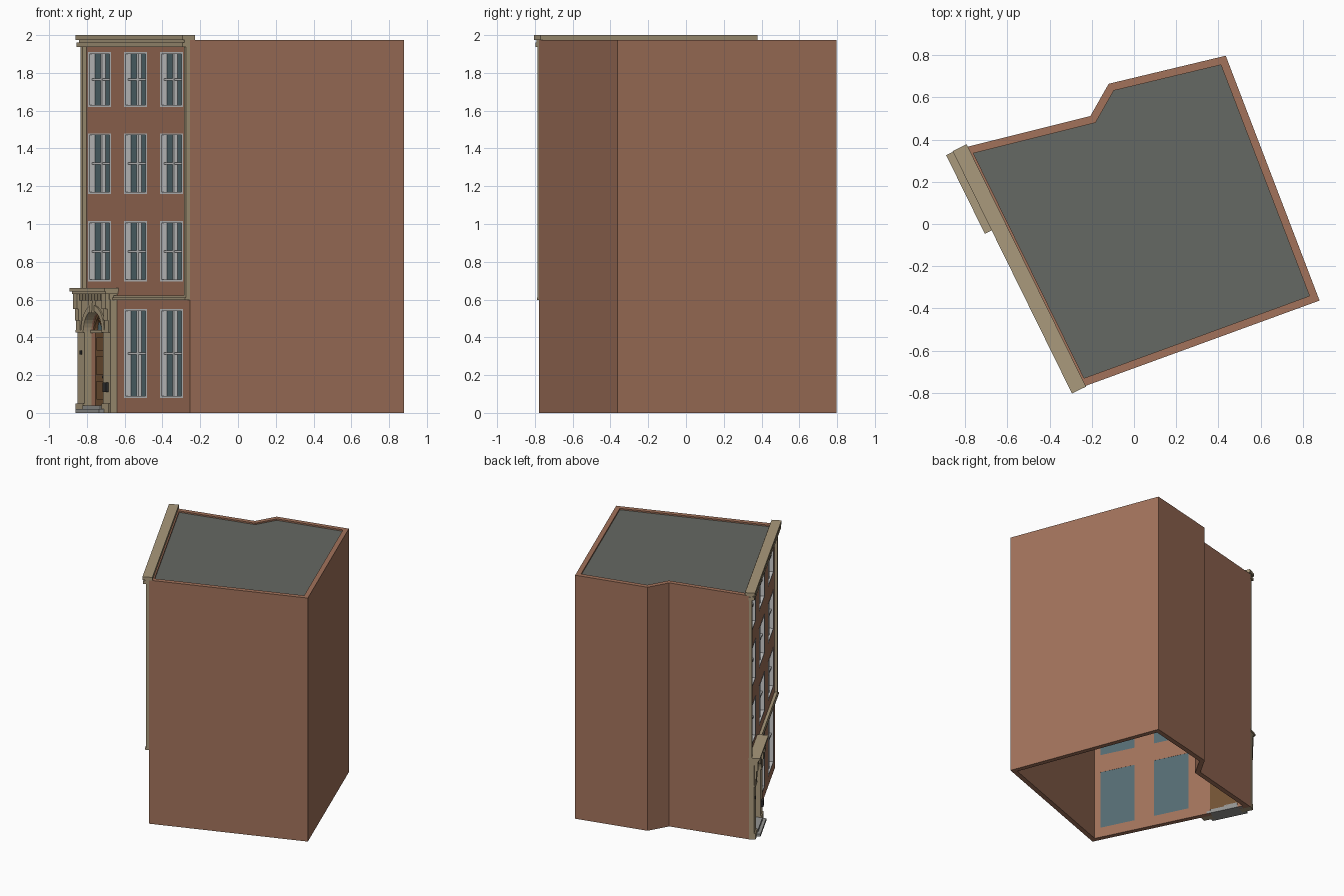
import bpy, bmesh, math
from mathutils import Matrix, Vector

if "Cube" in bpy.data.objects:
    bpy.data.objects.remove(bpy.data.objects["Cube"])

# Facade frame: u runs along the street front, w points out of it, z is up
L, C, H, T = Vector((-0.815, 0.36)), Vector((-0.255, -0.777)), 1.973, 0.037
d = (C - L).normalized()
LEN = (C - L).length
M = Matrix(((d.x, -d.y, 0, L.x), (d.y, d.x, 0, L.y), (0, 0, 1, 0), (0, 0, 0, 1)))


def material(name, r, g, b):
    m = bpy.data.materials.new(name)
    m.diffuse_color = (r, g, b, 1)
    m.use_nodes = True
    m.node_tree.nodes["Principled BSDF"].inputs["Base Color"].default_value = m.diffuse_color
    return m


BRICK = material("brick", 0.36, 0.17, 0.105)
ROOF = material("roof_grey", 0.13, 0.14, 0.125)
STONE = material("stone", 0.40, 0.32, 0.20)
WHITE = material("white_paint", 0.60, 0.62, 0.60)
GLASS = material("glass", 0.09, 0.15, 0.17)
WOOD = material("door_wood", 0.17, 0.085, 0.035)
STEP = material("step_grey", 0.30, 0.30, 0.29)
METAL = material("dark_metal", 0.03, 0.03, 0.03)


def finish(name, bm, mat, local=True):
    if local:
        bm.transform(M)
    bmesh.ops.recalc_face_normals(bm, faces=bm.faces)
    me = bpy.data.meshes.new(name)
    bm.to_mesh(me)
    bm.free()
    me.materials.append(mat)
    ob = bpy.data.objects.new(name, me)
    bpy.context.collection.objects.link(ob)
    return ob


def add_box(bm, u0, u1, w0, w1, z0, z1):
    mx = Matrix.Translation(((u0 + u1) / 2, -(w0 + w1) / 2, (z0 + z1) / 2))
    bmesh.ops.create_cube(bm, size=1, matrix=mx @ Matrix.Diagonal((u1 - u0, w1 - w0, z1 - z0, 1)))


def add_prism(bm, pts, w0, w1):
    # profile in (u, z) extruded along w
    a = [bm.verts.new((u, -w0, z)) for u, z in pts]
    b = [bm.verts.new((u, -w1, z)) for u, z in pts]
    bm.faces.new(a)
    bm.faces.new(b[::-1])
    for i in range(len(pts)):
        j = (i + 1) % len(pts)
        bm.faces.new((a[i], a[j], b[j], b[i]))


def boxes(name, items, mat):
    bm = bmesh.new()
    for it in items:
        add_box(bm, *it)
    return finish(name, bm, mat)


def prism(name, pts, w0, w1, mat):
    bm = bmesh.new()
    add_prism(bm, pts, w0, w1)
    return finish(name, bm, mat)


def arc(u, z, r, n=16):
    return [(u + r * math.cos(math.pi * i / n), z + r * math.sin(math.pi * i / n)) for i in range(n + 1)]


# Footprint and its inset
outer = [L, C, Vector((0.88, -0.363)), Vector((0.435, 0.798)), Vector((-0.12, 0.665)), Vector((-0.207, 0.512))]


def inset(poly, t):
    res = []
    for i, p in enumerate(poly):
        e0 = (p - poly[i - 1]).normalized()
        e1 = (poly[(i + 1) % len(poly)] - p).normalized()
        n0, n1 = Vector((-e0.y, e0.x)), Vector((-e1.y, e1.x))
        res.append(p + (n0 + n1) * t / (1 + n0.dot(n1)))
    return res


inner = inset(outer, T)

# Hollow brick walls
bm = bmesh.new()
rings = [[bm.verts.new((p.x, p.y, z)) for p in poly] for poly, z in
         ((outer, 0), (outer, H), (inner, H), (inner, 0))]
for k in range(4):
    a, b = rings[k], rings[(k + 1) % 4]
    for i in range(6):
        j = (i + 1) % 6
        bm.faces.new((a[i], a[j], b[j], b[i]))
walls = finish("brick_walls", bm, BRICK, False)

# Flat roof slab
bm = bmesh.new()
low, top = [[bm.verts.new((p.x, p.y, z)) for p in inner] for z in (1.945, 1.962)]
bm.faces.new(low)
bm.faces.new(top)
for i in range(6):
    j = (i + 1) % 6
    bm.faces.new((low[i], low[j], top[j], top[i]))
finish("flat_roof", bm, ROOF, False)

# Window positions: columns and (sill, head) rows
COLS, HW = (0.187, 0.62, 1.05), 0.137
ROWS = ((0.08, 0.55), (0.695, 1.015), (1.16, 1.48), (1.62, 1.91))
wins = [(c, z0, z1) for r, (z0, z1) in enumerate(ROWS) for k, c in enumerate(COLS) if r or k]

# Door opening profile
DU, R, SP = 0.198, 0.11, 0.43
opening = [(DU - R, -0.02), (DU + R, -0.02)] + arc(DU, SP, R)

# Cutter for windows and doorway
bm = bmesh.new()
for c, z0, z1 in wins:
    add_box(bm, c - HW, c + HW, -0.08, 0.05, z0, z1)
add_prism(bm, opening, -0.08, 0.05)
cutter = finish("opening_cutter", bm, BRICK)
cutter.hide_render = True
cutter.hide_viewport = True
mod = walls.modifiers.new("openings", "BOOLEAN")
mod.operation, mod.solver, mod.object = "DIFFERENCE", "EXACT", cutter

# Sash windows: frame, centre bar, meeting rail, pane
frames, panes = [], []
for c, z0, z1 in wins:
    m, t = (z0 + z1) / 2, 0.018
    frames += [(c - HW, c - HW + t, -0.035, 0.002, z0, z1), (c + HW - t, c + HW, -0.035, 0.002, z0, z1),
               (c - HW + t, c + HW - t, -0.035, 0.002, z1 - 0.01, z1),
               (c - HW + t, c + HW - t, -0.035, 0.002, z0, z0 + 0.01),
               (c - 0.01, c + 0.01, -0.031, -0.01, z0 + 0.01, z1 - 0.01),
               (c - HW + t, c + HW - t, -0.031, -0.012, m - 0.006, m + 0.006)]
    panes.append((c - HW, c + HW, -0.036, -0.03, z0, z1))
boxes("window_frames", frames, WHITE)
boxes("window_panes", panes, GLASS)

# Roof cornice, edge strips and string course
boxes("cornice", [(-0.007, LEN + 0.007, -0.027, 0.047, 1.975, 2.0),
                  (0, LEN, 0, 0.03, 1.962, 1.975),
                  (-0.003, LEN, 0, 0.043, 1.938, 1.962)], STONE)
boxes("edge_strips", [(0, 0.028, 0, 0.022, 0.62, 1.94), (LEN - 0.028, LEN, 0, 0.022, 0.62, 1.94)], STONE)
boxes("string_course", [(0.39, LEN, 0, 0.028, 0.597, 0.612), (0.39, LEN, 0, 0.022, 0.612, 0.622)], STONE)

# Door surround with arched opening
W = 2 * DU
prism("door_surround", [(0, 0), (0, 0.6), (W, 0.6), (W, 0), (DU + R, 0)] + arc(DU, SP, R) + [(DU - R, 0)],
      0, 0.04, STONE)
prism("arch_ring", arc(DU, SP, R + 0.03) + arc(DU, SP, R)[::-1], 0.04, 0.048, STONE)
prism("keystone", [(DU - 0.014, 0.53), (DU + 0.014, 0.53), (DU + 0.024, 0.595), (DU - 0.024, 0.595)],
      0.035, 0.06, STONE)
boxes("imposts_and_plinths", [(u, u + 0.086, 0.04, 0.05, z, z + h) for u in (0.002, W - 0.088)
                              for z, h in ((0.425, 0.014), (0, 0.05))], STONE)

# Door hood with consoles and dentils
boxes("door_hood", [(-0.003, 0.412, 0, 0.083, 0.643, 0.66), (0, 0.405, 0, 0.072, 0.63, 0.643),
                    (0, W, 0, 0.045, 0.6, 0.63)], STONE)
bm = bmesh.new()
for u in (0.004, W - 0.05):
    for z0, z1, w in ((0.44, 0.49, 0.05), (0.49, 0.55, 0.056), (0.55, 0.63, 0.066)):
        add_box(bm, u, u + 0.046, 0.03, w, z0, z1)
finish("hood_consoles", bm, STONE)
boxes("hood_dentils", [(0.065 + i * 0.036, 0.083 + i * 0.036, 0.04, 0.06, 0.595, 0.63) for i in range(8)], STONE)

# Door, panels, transom and fanlight
boxes("door", [(DU - R, DU + R, -0.037, -0.025, 0.03, SP)], WOOD)
boxes("door_panels", [(DU + s - 0.038, DU + s + 0.038, -0.025, -0.02, z0, z1) for s in (-0.052, 0.052)
                      for z0, z1 in ((0.07, 0.17), (0.2, 0.3), (0.33, 0.4))], WOOD)
boxes("transom_bar", [(DU - R, DU + R, -0.03, 0.005, SP - 0.006, SP + 0.008)], STONE)
prism("fanlight", arc(DU, SP, R), -0.036, -0.03, GLASS)
prism("fanlight_rim", arc(DU, SP, R) + arc(DU, SP, R - 0.014)[::-1], -0.03, -0.012, WOOD)
bm = bmesh.new()
for a in (45, 90, 135):
    x, z = math.cos(math.radians(a)), math.sin(math.radians(a))
    px, pz = -z * 0.004, x * 0.004
    add_prism(bm, [(DU + px, SP + pz), (DU - px, SP - pz), (DU + x * R - px, SP + z * R - pz),
                   (DU + x * R + px, SP + z * R + pz)], -0.03, -0.02)
finish("fanlight_bars", bm, WOOD)
bm = bmesh.new()
bmesh.ops.create_uvsphere(bm, u_segments=10, v_segments=6, radius=0.009,
                          matrix=Matrix.Translation((DU + 0.005, 0.014, 0.19)))
finish("door_knob", bm, METAL)

# Steps, letter box and bell
boxes("door_steps", [(DU - 0.14, DU + 0.14, -0.037, 0.078, 0, 0.02), (DU - 0.107, DU + 0.107, -0.037, 0.055, 0.02, 0.04)], STEP)
boxes("letter_box", [(0.335, 0.375, 0.04, 0.055, 0.11, 0.16)], METAL)
boxes("door_bell", [(0.04, 0.055, 0.04, 0.046, 0.31, 0.33)], METAL)
